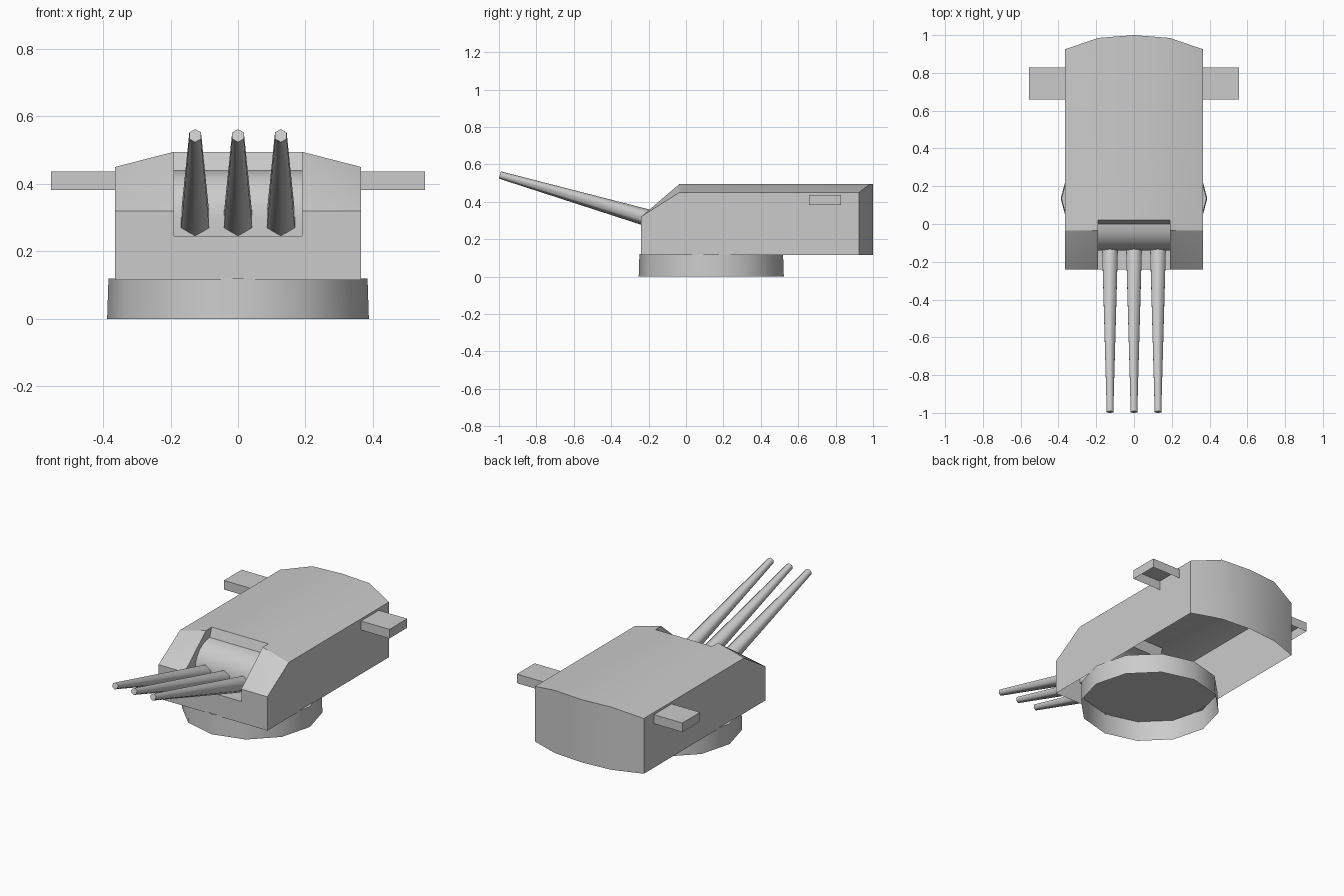
import bpy, bmesh, math
from mathutils import Matrix, Vector

if "Cube" in bpy.data.objects:
    bpy.data.objects.remove(bpy.data.objects["Cube"])


def finish(name, bm, angle=30, mirror=False, recalc=True):
    """Turn a bmesh into a named object, smooth below the given edge angle."""
    bmesh.ops.remove_doubles(bm, verts=bm.verts, dist=1e-4)
    if recalc:
        bmesh.ops.recalc_face_normals(bm, faces=bm.faces)
    me = bpy.data.meshes.new(name)
    bm.to_mesh(me)
    bm.free()
    ob = bpy.data.objects.new(name, me)
    bpy.context.collection.objects.link(ob)
    bpy.ops.object.select_all(action='DESELECT')
    ob.select_set(True)
    bpy.context.view_layer.objects.active = ob
    bpy.ops.object.shade_smooth_by_angle(angle=math.radians(angle))
    if mirror:
        ob.modifiers.new("mirror", 'MIRROR').use_clip = True
    return ob


def face(bm, pts):
    return bm.faces.new([bm.verts.new(p) for p in pts])


# Key dimensions: half width, opening half width, front, roof front, corner and rear
W, O = 0.365, 0.19
FRONT, ROOF, CORNER, REAR = -0.24, -0.035, 0.925, 0.985
BOT, SILL, BROW, EAVE, TOP = 0.115, 0.245, 0.32, 0.45, 0.495

# Curved gun shield profile (y, z), from the roof edge down to the sill
arc = [(-0.14 * math.sin(a), 0.30 + 0.14 * math.cos(a))
       for a in [math.pi / 2 * i / 6 for i in range(7)]]
shield = [(0.02, TOP)] + arc + [(-0.14, SILL)]

# Armoured house: right half, open underneath, then mirrored
bm = bmesh.new()
face(bm, [(W, FRONT, BOT), (W, CORNER, BOT), (W, CORNER, EAVE), (W, ROOF, EAVE), (W, FRONT, BROW)])
face(bm, [(0, FRONT, BOT), (W, FRONT, BOT), (W, FRONT, BROW), (O, FRONT, BROW),
          (O, FRONT, SILL), (0, FRONT, SILL)])
face(bm, [(W, FRONT, BROW), (W, ROOF, EAVE), (O, ROOF, TOP)])
face(bm, [(W, FRONT, BROW), (O, ROOF, TOP), (O, FRONT, BROW)])
face(bm, [(O, ROOF, TOP), (W, ROOF, EAVE), (W, CORNER, EAVE), (O, REAR, TOP), (O, 0.02, TOP)])
face(bm, [(0, 0.02, TOP), (O, 0.02, TOP), (O, REAR, TOP), (0, 1, TOP)])
face(bm, [(W, CORNER, BOT), (O, REAR, BOT), (O, REAR, TOP), (W, CORNER, EAVE)])
face(bm, [(O, REAR, BOT), (0, 1, BOT), (0, 1, TOP), (O, REAR, TOP)])
# opening cheek and sill
face(bm, [(O, FRONT, SILL), (O, FRONT, BROW), (O, ROOF, TOP)] + [(O, y, z) for y, z in shield])
face(bm, [(0, FRONT, SILL), (O, FRONT, SILL), (O, -0.14, SILL), (0, -0.14, SILL)])
finish("turret_house", bm, 20, mirror=True)

# Gun shield filling the opening
bm = bmesh.new()
for (y0, z0), (y1, z1) in zip(shield, shield[1:]):
    face(bm, [(-O, y0, z0), (-O, y1, z1), (O, y1, z1), (O, y0, z0)])
finish("gun_shield", bm, 30, recalc=False)

# Three tapered six-sided barrels
start, tip = Vector((0, -0.13, 0.292)), Vector((0, -0.995, 0.543))
axis = tip - start
for name, x in (("left_barrel", -0.127), ("middle_barrel", 0), ("right_barrel", 0.127)):
    bm = bmesh.new()
    bmesh.ops.create_cone(bm, cap_ends=True, segments=6, radius1=0.048, radius2=0.02,
                          depth=axis.length)
    # corners point up and down
    turn = axis.to_track_quat('Z', 'X').to_matrix().to_4x4()
    up = (turn.inverted() @ Vector((0, 0, 1))).xy
    spin = Matrix.Rotation(math.atan2(up.y, up.x) + math.pi / 2, 4, 'Z')
    bm.transform(Matrix.Translation((start + tip) / 2 + Vector((x, 0, 0))) @ turn @ spin)
    finish(name, bm, 65)

# Twelve-sided base ring, closed on top and open below
bm = bmesh.new()
bmesh.ops.create_cone(bm, cap_ends=True, segments=12, radius1=0.388, radius2=0.384, depth=0.12,
                      matrix=Matrix.Translation((0, 0.135, 0.06)))
bm.faces.ensure_lookup_table()
bmesh.ops.delete(bm, geom=[f for f in bm.faces if f.calc_center_median().z < 0.01],
                 context='FACES_ONLY')
finish("base_ring", bm, 35)

# Sighting boxes on both sides, open below and against the wall
for name, s in (("left_sight_box", -1), ("right_sight_box", 1)):
    bm = bmesh.new()
    bmesh.ops.create_cube(bm, size=1, matrix=Matrix.Translation((s * 0.46, 0.743, 0.409))
                          @ Matrix.Diagonal((0.19, 0.17, 0.055, 1)))
    gone = [f for f in bm.faces if f.normal.z < -0.5 or f.normal.x * s < -0.5]
    bmesh.ops.delete(bm, geom=gone, context='FACES_ONLY')
    finish(name, bm)
